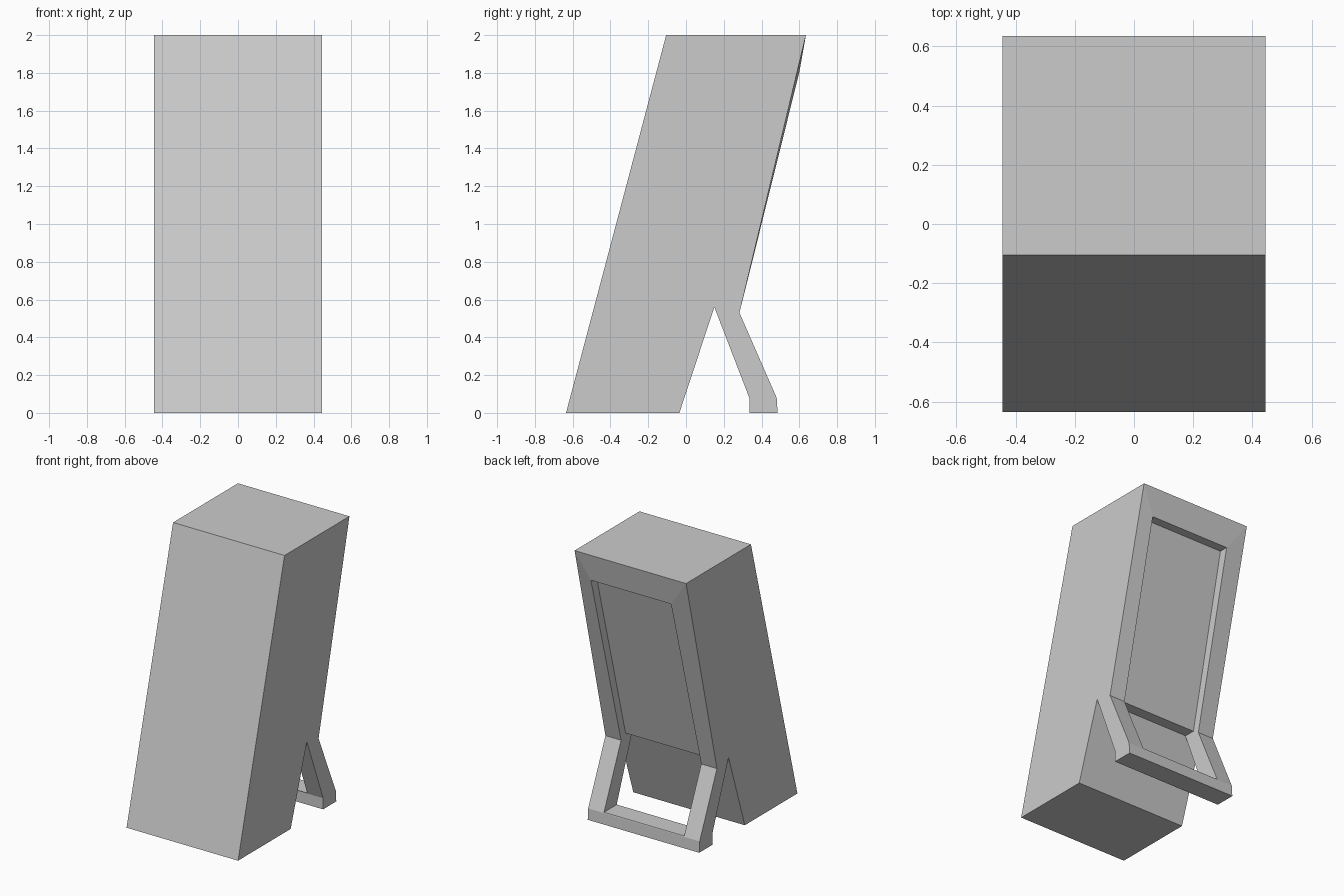
import bpy
import bmesh

cube = bpy.data.objects.get("Cube")
if cube:
    bpy.data.objects.remove(cube, do_unlink=True)

grey = bpy.data.materials.new("light_grey")
grey.use_nodes = True
colour = (0.6, 0.6, 0.6, 1)
grey.diffuse_color = colour
grey.node_tree.nodes["Principled BSDF"].inputs["Base Color"].default_value = colour


def extrude_profile(name, profile, half_width):
    """Extrude a (y, z) outline across x, centred on x = 0."""
    bm = bmesh.new()
    face = bm.faces.new([bm.verts.new((-half_width, y, z)) for y, z in profile])
    ext = bmesh.ops.extrude_face_region(bm, geom=[face])
    for v in ext["geom"]:
        if isinstance(v, bmesh.types.BMVert):
            v.co.x = half_width
    bmesh.ops.recalc_face_normals(bm, faces=bm.faces)
    mesh = bpy.data.meshes.new(name)
    bm.to_mesh(mesh)
    bm.free()
    mesh.materials.append(grey)
    obj = bpy.data.objects.new(name, mesh)
    bpy.context.collection.objects.link(obj)
    return obj


# Leaning block with its rear support leg, as one side outline
body = extrude_profile("leaning_stand", [
    (-0.635, 0), (-0.035, 0), (0.15, 0.56), (0.335, 0.08), (0.335, 0),
    (0.485, 0), (0.48, 0.08), (0.283, 0.53), (0.635, 2), (-0.105, 2)], 0.445)

# Cutter for the back recess and the opening through the leg
cutter = extrude_profile("recess_cutter", [
    (0.8, 1.8), (0.535, 1.8), (0.232, 0.562), (0.152, 0.562),
    (0.2, 0.085), (0.8, 0.085)], 0.32)
cutter.hide_render = True

cut = body.modifiers.new("recess", 'BOOLEAN')
cut.operation = 'DIFFERENCE'
cut.solver = 'EXACT'
cut.object = cutter
bpy.context.view_layer.objects.active = body
body.select_set(True)
bpy.ops.object.modifier_apply(modifier="recess")
bpy.data.objects.remove(cutter, do_unlink=True)

# Mitre the top of the recess rim and raise it slightly
bm = bmesh.new()
bm.from_mesh(body.data)
for side in (-1, 1):
    rim = [v for v in bm.verts
           if v.co.x * side > 0 and abs(v.co.z - 1.8) < 0.01 and v.co.y > 0.56]
    corner = [v for v in bm.verts
              if v.co.x * side > 0 and v.co.z > 1.99 and v.co.y > 0.5]
    if len(rim) == 1 and len(corner) == 1:
        bmesh.ops.connect_verts(bm, verts=rim + corner)
        rim[0].co.y += 0.012
    for v in bm.verts:
        if v.co.x * side > 0 and abs(v.co.z - 1.8) < 0.01:
            v.co.x += 0.02
bm.to_mesh(body.data)
bm.free()
